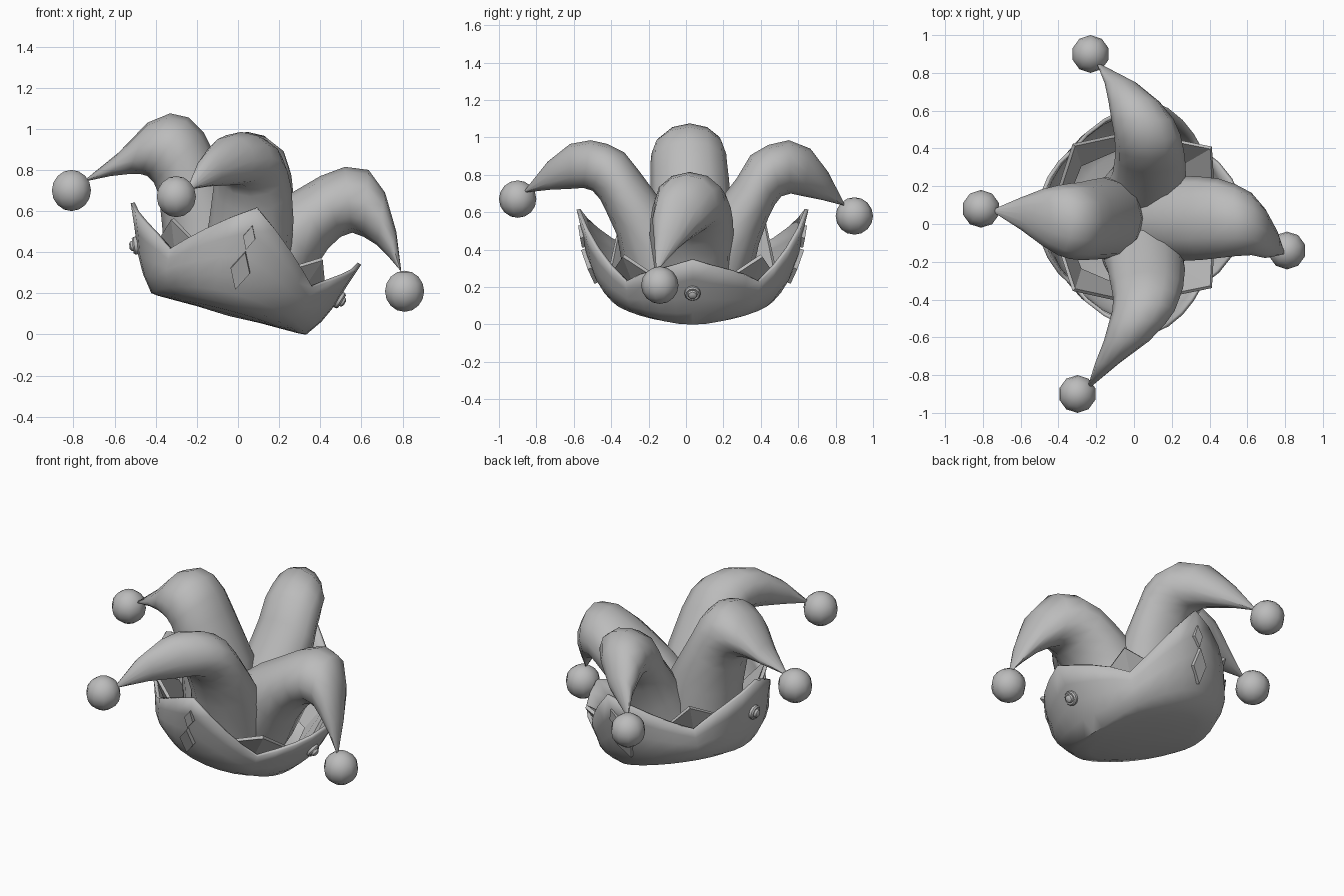
import bpy, bmesh, math
from mathutils import Vector, Matrix

cube = bpy.data.objects.get("Cube")
if cube:
    bpy.data.objects.remove(cube)

grey = bpy.data.materials.new("plain_grey")
grey.use_nodes = True
GREY = (0.5, 0.5, 0.5, 1)
grey.diffuse_color = GREY
grey.node_tree.nodes["Principled BSDF"].inputs["Base Color"].default_value = GREY

# Leaning frame shared by the collar and its ornaments
LEAN = Matrix.Translation((-0.045, 0.035, 0.1)) @ Matrix.Rotation(math.radians(15), 4, 'Y')


def finish(bm, name, matrix=None, angle=40):
    bmesh.ops.recalc_face_normals(bm, faces=bm.faces)
    me = bpy.data.meshes.new(name)
    bm.to_mesh(me)
    bm.free()
    me.materials.append(grey)
    ob = bpy.data.objects.new(name, me)
    bpy.context.collection.objects.link(ob)
    if matrix:
        ob.matrix_world = matrix
    bpy.ops.object.select_all(action='DESELECT')
    ob.select_set(True)
    bpy.context.view_layer.objects.active = ob
    if angle:
        bpy.ops.object.shade_smooth_by_angle(angle=math.radians(angle))
    return ob


def bridge(bm, a, b):
    n = len(a)
    for i in range(n):
        bm.faces.new((a[i], a[(i + 1) % n], b[(i + 1) % n], b[i]))


def thicken(ob):
    mod = ob.modifiers.new("thickness", 'SOLIDIFY')
    mod.thickness = 0.02
    mod.offset = -1


# Collar: flared wall with four points on the axes
def wall_point(th, u):
    s2 = math.sin(th) ** 2
    t = abs((math.degrees(th) + 45) % 90 - 45) / 45
    r0, h0 = 0.39 + 0.095 * s2, 0.1 * s2
    r1 = (0.58 - 0.02 * math.cos(th) + 0.04 * s2) * (1 - t) + 0.51 * t
    h1 = (0.397 + 0.135 * s2) * (1 - t) + 0.23 * t
    r = r0 + (r1 - r0) * u + 0.045 * math.sin(math.pi * u) * (1 - u)
    return Vector((r * math.cos(th), r * math.sin(th), h0 + (h1 - h0) * u))


N = 32
angles = [2 * math.pi * i / N for i in range(N)]
bm = bmesh.new()
rings = [[bm.verts.new(wall_point(a, u)) for a in angles] for u in (0, 0.2, 0.45, 0.72, 1)]
for a, b in zip(rings, rings[1:]):
    bridge(bm, a, b)
# Gently bulging underside
prev = rings[0]
for k, drop in ((0.91, 0.5), (0.7, 0.2), (0.4, 0.05)):
    ring = [bm.verts.new((v.co.x * k, v.co.y * k, v.co.z * drop - 0.004)) for v in rings[0]]
    bridge(bm, prev, ring)
    prev = ring
centre = bm.verts.new((0, 0, -0.01))
for i in range(N):
    bm.faces.new((prev[i], prev[(i + 1) % N], centre))
thicken(finish(bm, "collar", LEAN))

# Inner collar: flat panels with four points on the diagonals
bm = bmesh.new()
low, top = [], []
for i in range(8):
    a = math.pi / 4 * i
    r, h = (0.54 - 0.015 * math.cos(a), 0.37) if i % 2 else (0.46, 0.14)
    top.append(bm.verts.new((r * math.cos(a), r * math.sin(a), h)))
    low.append(bm.verts.new((0.4 * math.cos(a), 0.4 * math.sin(a), 0.1)))
bridge(bm, low, top)
thicken(finish(bm, "inner_collar", LEAN, 0))


# Horns: bent tubes. Each row is one cross-section: inner bend point (out, z),
# outer bend point (out, z), sideways centre and half width.
def horn(name, out, across, rows, sides=12):
    out, across, up = Vector(out), Vector(across), Vector((0, 0, 1))
    bm = bmesh.new()
    rings = []
    for ia, iz, oa, oz, mid, half in rows:
        inner, outer = out * ia + up * iz, out * oa + up * oz
        centre, arm = (inner + outer) / 2 + across * mid, (outer - inner) / 2
        rings.append([bm.verts.new(centre + arm * math.cos(a) + across * half * math.sin(a))
                      for a in (2 * math.pi * k / sides for k in range(sides))])
    for a, b in zip(rings, rings[1:]):
        bridge(bm, a, b)
    bm.faces.new(rings[0])
    bm.faces.new(rings[-1])
    finish(bm, name, angle=50)


horn("right_horn", (-1, 0, 0), (0, 1, 0), [
    (.35, .30, -.08, .30, .03, .22), (.37, .54, -.04, .60, .03, .215),
    (.385, .68, .11, .87, .02, .21), (.41, .74, .165, .98, .015, .205),
    (.44, .77, .24, 1.055, .015, .20), (.475, .78, .33, 1.075, .02, .185),
    (.53, .78, .44, 1.03, .035, .15), (.62, .77, .58, .885, .055, .085),
    (.74, .745, .74, .755, .07, .01)])
horn("left_horn", (1, 0, 0), (0, 1, 0), [
    (.30, .15, -.02, .50, .03, .22), (.38, .33, .14, .62, .03, .225),
    (.44, .42, .28, .70, .03, .22), (.50, .475, .40, .77, .03, .21),
    (.555, .495, .52, .815, .02, .19), (.61, .475, .635, .80, .0, .165),
    (.675, .435, .715, .69, -.05, .13), (.73, .38, .77, .50, -.10, .07),
    (.79, .31, .795, .30, -.15, .01)])
horn("front_horn", (0, -1, 0), (1, 0, 0), [
    (.32, .20, -.10, .35, .03, .22), (.37, .48, .11, .63, .065, .205),
    (.425, .60, .25, .82, .07, .19), (.46, .67, .33, .92, .065, .175),
    (.50, .715, .42, .965, .05, .165), (.55, .73, .51, .985, .015, .15),
    (.62, .725, .62, .965, -.04, .12), (.73, .72, .74, .87, -.14, .065),
    (.86, .705, .86, .72, -.235, .01)])
horn("back_horn", (0, 1, 0), (1, 0, 0), [
    (.34, .20, -.05, .35, .03, .22), (.39, .43, .13, .60, .08, .195),
    (.44, .57, .27, .78, .085, .185), (.475, .64, .345, .905, .08, .18),
    (.51, .685, .44, .96, .07, .175), (.56, .70, .55, .985, .045, .165),
    (.63, .685, .665, .94, .0, .135), (.73, .665, .76, .815, -.07, .085),
    (.845, .635, .845, .65, -.185, .01)])

# Bells on the horn tips
for name, pos in (("right_bell", (-0.81, 0.08, 0.7)), ("left_bell", (0.81, -0.14, 0.21)),
                  ("front_bell", (-0.3, -0.9, 0.67)), ("back_bell", (-0.23, 0.9, 0.58))):
    bm = bmesh.new()
    bmesh.ops.create_uvsphere(bm, u_segments=10, v_segments=8, radius=0.1)
    finish(bm, name, Matrix.Translation(pos), 60)


# Ornaments sit on the collar wall: frame with X across, Y up the wall, Z outward
def wall_frame(th, h):
    lo, hi = 0.0, 1.0
    for _ in range(20):
        u = (lo + hi) / 2
        lo, hi = (u, hi) if wall_point(th, u).z < h else (lo, u)
    p = wall_point(th, u)
    up = (wall_point(th, u + 0.05) - wall_point(th, u - 0.05)).normalized()
    across = Vector((-math.sin(th), math.cos(th), 0))
    m = Matrix((across, up, across.cross(up))).transposed().to_4x4()
    return LEAN @ Matrix.Translation(p) @ m


# Diamonds on the front and back
for where, th in (("front", -math.pi / 2), ("back", math.pi / 2)):
    for size, h, w, tall in (("large", 0.22, 0.048, 0.1), ("small", 0.385, 0.03, 0.062)):
        bm = bmesh.new()
        outline = ((w, 0), (0, tall), (-w, 0), (0, -tall))
        base = [bm.verts.new((x, y, -0.015)) for x, y in outline]
        face = [bm.verts.new((x, y, 0.014)) for x, y in outline]
        bridge(bm, base, face)
        bm.faces.new(base)
        bm.faces.new(face)
        finish(bm, where + "_" + size + "_diamond", wall_frame(th, h), 0)

# Round studs on the left and right: a rimmed disc with a small dome
for where, th in (("left", 0), ("right", math.pi)):
    bm = bmesh.new()
    rings = [[bm.verts.new((r * math.cos(a), r * math.sin(a), z))
              for a in (2 * math.pi * k / 12 for k in range(12))]
             for r, z in ((0.043, -0.015), (0.043, 0.01), (0.036, 0.018),
                          (0.026, 0.016), (0.022, 0.028), (0.012, 0.034))]
    for a, b in zip(rings, rings[1:]):
        bridge(bm, a, b)
    bm.faces.new(rings[0])
    bm.faces.new(rings[-1])
    finish(bm, where + "_stud", wall_frame(th, 0.205), 40)
